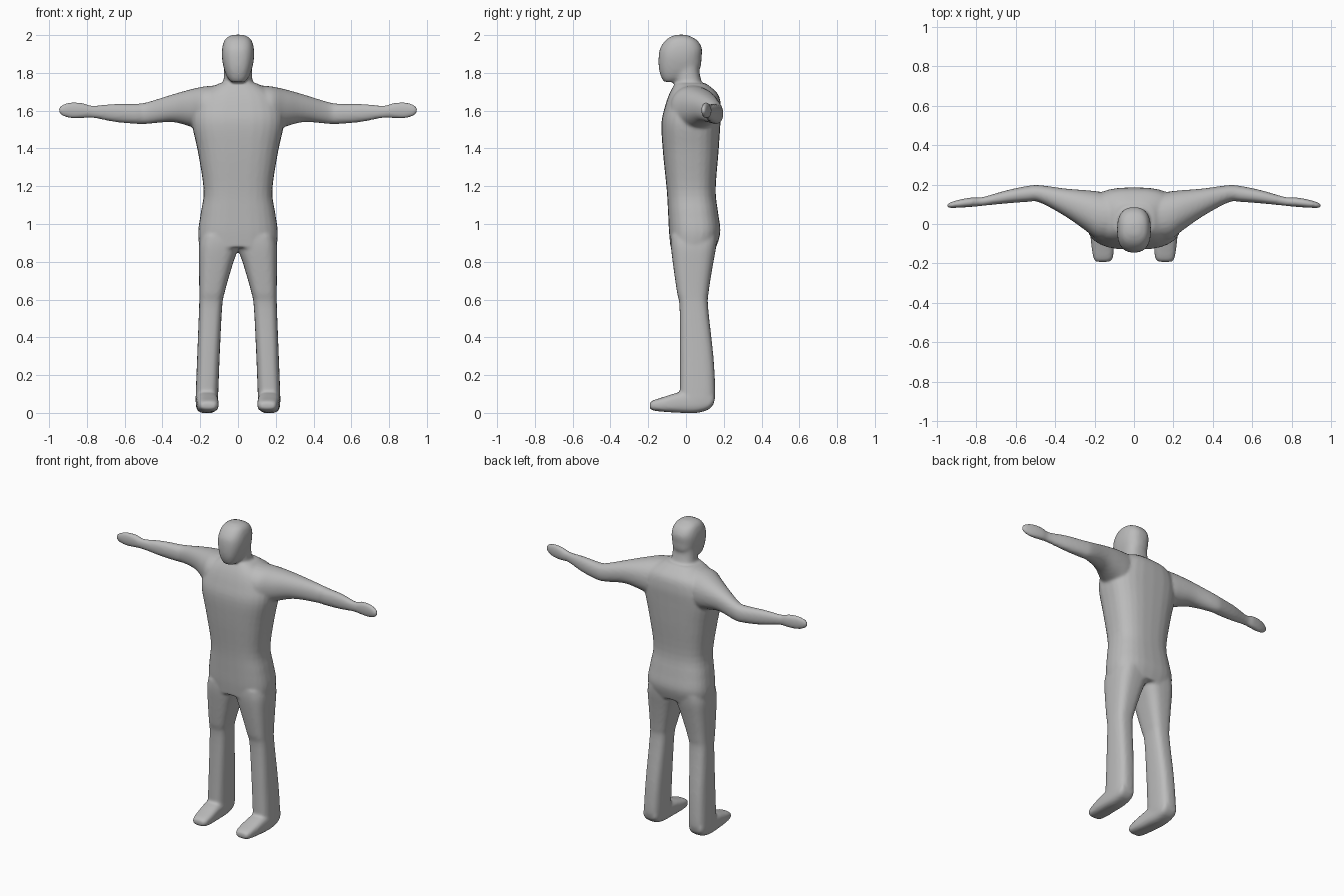
import bpy, bmesh, math

grey = bpy.data.materials.new("plain grey")
grey.diffuse_color = (0.5, 0.5, 0.5, 1)
SEG, STEPS = 28, 4


def smooth_rows(rows):
    """Catmull-Rom interpolation between the given cross-sections."""
    out = []
    for i in range(len(rows) - 1):
        a, b, c, d = (rows[max(i - 1, 0)], rows[i], rows[i + 1],
                      rows[min(i + 2, len(rows) - 1)])
        for s in range(STEPS):
            t = s / STEPS
            out.append([q + 0.5 * t * (r - p + t * (2 * p - 5 * q + 4 * r - w
                        + t * (3 * (q - r) + w - p)))
                        for p, q, r, w in zip(a, b, c, d)])
    return out + [list(rows[-1])]


def loft(name, axis, rows, power=2.5, mirror=False):
    """Rows: position on axis, then min/max on each of the other two axes."""
    bm = bmesh.new()
    others = [k for k in range(3) if k != axis]
    rings = []
    for pos, a0, a1, b0, b1 in smooth_rows(rows):
        ring = []
        for k in range(SEG):
            ang = 2 * math.pi * k / SEG
            c, s = math.cos(ang), math.sin(ang)
            p = [0, 0, 0]
            p[axis] = pos
            p[others[0]] = (a0 + a1) / 2 + (a1 - a0) / 2 * math.copysign(abs(c) ** (2 / power), c)
            p[others[1]] = (b0 + b1) / 2 + (b1 - b0) / 2 * math.copysign(abs(s) ** (2 / power), s)
            ring.append(bm.verts.new(p))
        rings.append(ring)
    for r, q in zip(rings, rings[1:]):
        for k in range(SEG):
            n = (k + 1) % SEG
            bm.faces.new((r[k], r[n], q[n], q[k]))
    bm.faces.new(rings[0])
    bm.faces.new(rings[-1])
    if mirror:
        dup = bmesh.ops.duplicate(bm, geom=bm.verts[:] + bm.edges[:] + bm.faces[:])
        for v in dup["geom"]:
            if isinstance(v, bmesh.types.BMVert):
                v.co.x = -v.co.x
    bmesh.ops.recalc_face_normals(bm, faces=bm.faces[:])
    mesh = bpy.data.meshes.new(name)
    bm.to_mesh(mesh)
    bm.free()
    ob = bpy.data.objects.new(name, mesh)
    bpy.context.collection.objects.link(ob)
    return ob


# torso with jacket hem: z, x range, y range
torso = loft("body", 2, [
    (0.875, -0.205, 0.205, -0.082, 0.160),
    (0.96, -0.211, 0.211, -0.090, 0.182),
    (1.06, -0.197, 0.197, -0.095, 0.170),
    (1.18, -0.182, 0.182, -0.102, 0.157),
    (1.38, -0.212, 0.212, -0.122, 0.172),
    (1.53, -0.243, 0.243, -0.130, 0.182),
    (1.62, -0.232, 0.232, -0.112, 0.185),
    (1.69, -0.190, 0.190, -0.088, 0.168),
    (1.745, -0.100, 0.100, -0.058, 0.105)], 2.7)

# neck
neck = loft("neck", 2, [
    (1.68, -0.12, 0.12, -0.07, 0.12),
    (1.74, -0.082, 0.082, -0.055, 0.088),
    (1.80, -0.074, 0.074, -0.06, 0.072),
    (1.86, -0.075, 0.075, -0.07, 0.072)])

# head
head = loft("head", 2, [
    (1.752, -0.035, 0.035, -0.115, -0.05),
    (1.775, -0.056, 0.056, -0.130, 0.02),
    (1.82, -0.074, 0.074, -0.143, 0.073),
    (1.88, -0.085, 0.085, -0.145, 0.082),
    (1.93, -0.084, 0.084, -0.137, 0.084),
    (1.97, -0.073, 0.073, -0.110, 0.062),
    (1.99, -0.055, 0.055, -0.083, 0.030),
    (2.002, -0.025, 0.025, -0.052, 0.0)], 2.5)

# arms and hands: x, y range, z range
arms = loft("arms", 0, [
    (0.10, -0.08, 0.15, 1.50, 1.735),
    (0.18, -0.08, 0.165, 1.49, 1.728),
    (0.25, -0.03, 0.172, 1.515, 1.713),
    (0.35, 0.04, 0.180, 1.54, 1.685),
    (0.48, 0.110, 0.197, 1.530, 1.645),
    (0.54, 0.112, 0.193, 1.530, 1.637),
    (0.65, 0.104, 0.170, 1.540, 1.636),
    (0.77, 0.092, 0.136, 1.562, 1.627),
    (0.82, 0.087, 0.135, 1.560, 1.640),
    (0.88, 0.083, 0.125, 1.559, 1.645),
    (0.93, 0.081, 0.110, 1.573, 1.632),
    (0.948, 0.083, 0.100, 1.590, 1.616)], 2.2, True)

# legs: z, x range, y range
legs = loft("legs", 2, [
    (0.03, 0.115, 0.218, 0.00, 0.135),
    (0.06, 0.107, 0.224, -0.03, 0.150),
    (0.12, 0.104, 0.223, -0.032, 0.155),
    (0.30, 0.097, 0.216, -0.032, 0.145),
    (0.56, 0.084, 0.206, -0.034, 0.117),
    (0.64, 0.070, 0.205, -0.048, 0.120),
    (0.78, 0.030, 0.207, -0.068, 0.142),
    (0.88, -0.003, 0.207, -0.080, 0.160),
    (0.94, -0.003, 0.195, -0.080, 0.165)], 3, True)

# feet: y, x range, z range
feet = loft("feet", 1, [
    (-0.192, 0.125, 0.192, 0.025, 0.052),
    (-0.175, 0.108, 0.205, 0.013, 0.066),
    (-0.12, 0.102, 0.215, 0.006, 0.084),
    (-0.04, 0.105, 0.222, 0.001, 0.108),
    (0.05, 0.108, 0.224, -0.001, 0.120),
    (0.12, 0.112, 0.220, 0.018, 0.110),
    (0.148, 0.125, 0.208, 0.050, 0.100)], 3, True)

# fuse the parts into one seamless figure
parts = [torso, neck, head, arms, legs, feet]
for ob in parts:
    ob.select_set(True)
bpy.context.view_layer.objects.active = torso
bpy.ops.object.join()
remesh = torso.modifiers.new("fuse", "REMESH")
remesh.mode = "VOXEL"
remesh.voxel_size = 0.009
remesh.use_smooth_shade = True
relax = torso.modifiers.new("relax", "SMOOTH")
relax.factor = 0.5
relax.iterations = 5
for m in ("fuse", "relax"):
    bpy.ops.object.modifier_apply(modifier=m)
torso.data.materials.clear()
torso.data.materials.append(grey)
for p in torso.data.polygons:
    p.material_index = 0
    p.use_smooth = True
